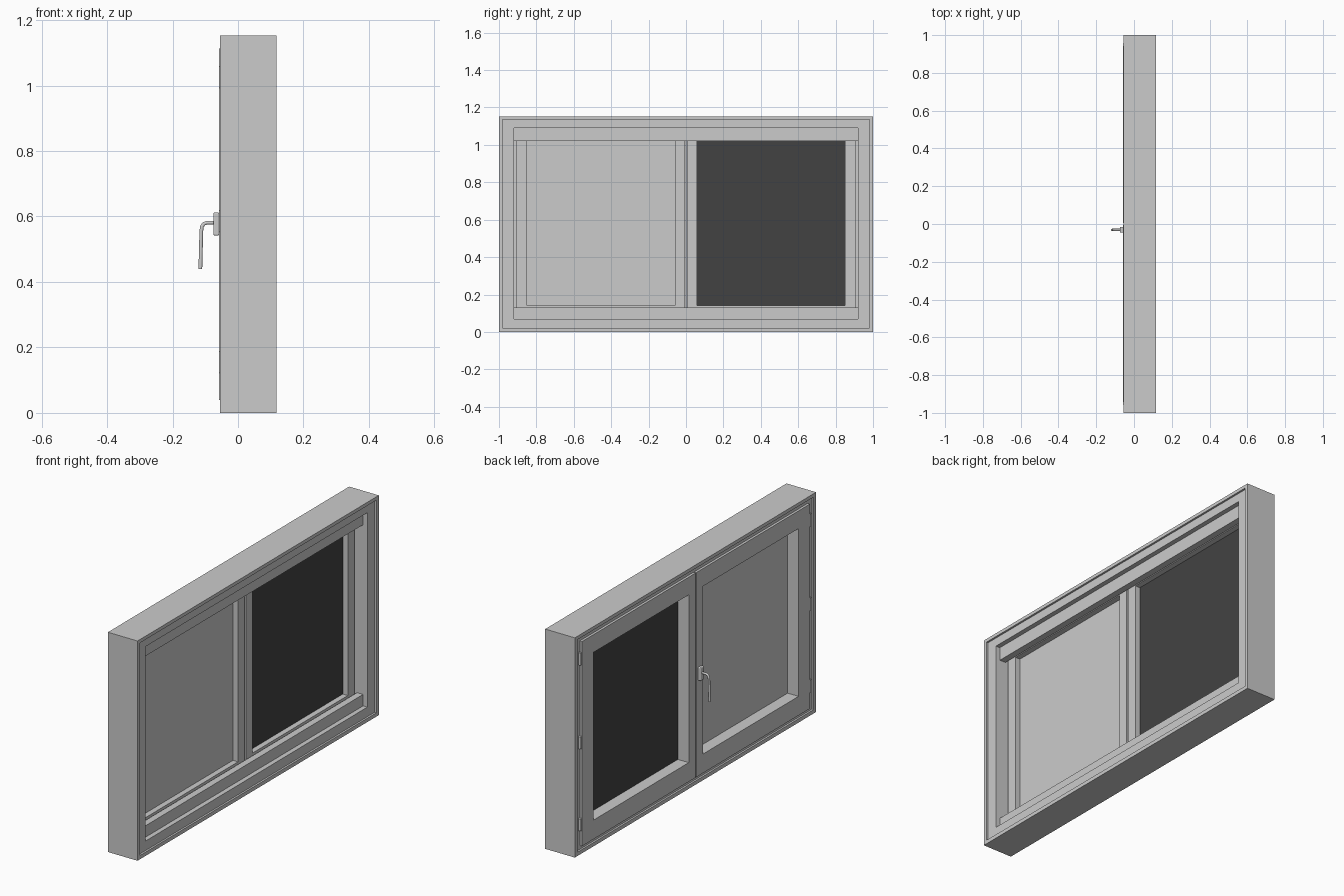
import bpy, bmesh
from mathutils import Vector

if "Cube" in bpy.data.objects:
    bpy.data.objects.remove(bpy.data.objects["Cube"])


def finish(name, bm):
    bmesh.ops.recalc_face_normals(bm, faces=bm.faces)
    mesh = bpy.data.meshes.new(name)
    bm.to_mesh(mesh)
    bm.free()
    obj = bpy.data.objects.new(name, mesh)
    bpy.context.collection.objects.link(obj)
    return obj


def ring_frame(name, rings, side=1):
    """Closed rectangular frame; each ring is (y0, y1, z0, z1, x)."""
    bm = bmesh.new()
    loops = [[bm.verts.new((x, side * y, z)) for y, z in
              ((y0, z0), (y1, z0), (y1, z1), (y0, z1))]
             for y0, y1, z0, z1, x in rings]
    for i, a in enumerate(loops):
        b = loops[(i + 1) % len(loops)]
        for j in range(4):
            k = (j + 1) % 4
            bm.faces.new((a[j], a[k], b[k], b[j]))
    return finish(name, bm)


def box(name, x0, x1, y0, y1, z0, z1):
    bm = bmesh.new()
    bmesh.ops.create_cube(bm, size=1)
    for v in bm.verts:
        v.co = Vector(((x0 + x1) / 2 + v.co.x * (x1 - x0),
                       (y0 + y1) / 2 + v.co.y * (y1 - y0),
                       (z0 + z1) / 2 + v.co.z * (z1 - z0)))
    return finish(name, bm)


def bevel(obj, width, segments=3):
    mod = obj.modifiers.new("bevel", "BEVEL")
    mod.width = width
    mod.segments = segments


# Outer frame with a shallow raised rim on both faces
outer = (-1, 1, 0, 1.153)
rim = (-0.98, 0.98, 0.02, 1.135)
opening = (-0.92, 0.92, 0.07, 1.09)
ring_frame("outer_frame", [
    outer + (-0.055,), outer + (0.117,), rim + (0.117,), rim + (0.107,),
    opening + (0.107,), opening + (-0.045,), rim + (-0.045,), rim + (-0.055,)])

# Horizontal rails across the outside of the opening
box("bottom_rail", 0.047, 0.082, -0.925, 0.925, 0.065, 0.13)
box("top_rail", 0.047, 0.082, -0.925, 0.925, 1.02, 1.095)

# Two sashes, panes and hinges
dark = bpy.data.materials.new("dark_pane")
dark.diffuse_color = (0.055, 0.055, 0.055, 1)
dark.use_nodes = True
dark.node_tree.nodes["Principled BSDF"].inputs["Base Color"].default_value = dark.diffuse_color
lip = (0.004, 0.945, 0.04, 1.113)
body = (0.006, 0.905, 0.085, 1.075)
hole = (0.06, 0.85, 0.14, 1.02)
for label, side in (("left", -1), ("right", 1)):
    ring_frame(label + "_sash", [
        lip + (-0.058,), lip + (-0.045,), body + (-0.045,),
        body + (0.042,), hole + (0.042,), hole + (-0.058,)], side)
    ya, yb = sorted((side * 0.055, side * 0.855))
    pane = box(label + "_pane", 0.005, 0.013, ya, yb, 0.135, 1.025)
    if side > 0:
        pane.data.materials.append(dark)
    for i, z in enumerate((0.155, 0.585, 1.025)):
        bpy.ops.mesh.primitive_cylinder_add(
            vertices=16, radius=0.007, depth=0.065,
            location=(-0.051, side * 0.953, z))
        hinge = bpy.context.object
        hinge.name = f"{label}_hinge_{i + 1}"
        bpy.ops.object.shade_smooth_by_angle()

# Handle base plate
plate = box("handle_plate", -0.075, -0.057, -0.046, -0.016, 0.542, 0.612)
bevel(plate, 0.004)

# Handle lever: bent tube sweeping from the plate downwards
curve = bpy.data.curves.new("handle_lever", "CURVE")
curve.dimensions = "3D"
curve.bevel_depth = 0.007
curve.bevel_resolution = 3
curve.use_fill_caps = True
path = [(-0.07, 0.581), (-0.096, 0.581), (-0.105, 0.577), (-0.110, 0.569),
        (-0.112, 0.556), (-0.115, 0.44)]
spline = curve.splines.new("POLY")
spline.points.add(len(path) - 1)
for p, (x, z) in zip(spline.points, path):
    p.co = (x, -0.031, z, 1)
    p.radius = 0.85
lever = bpy.data.objects.new("handle_lever", curve)
bpy.context.collection.objects.link(lever)
